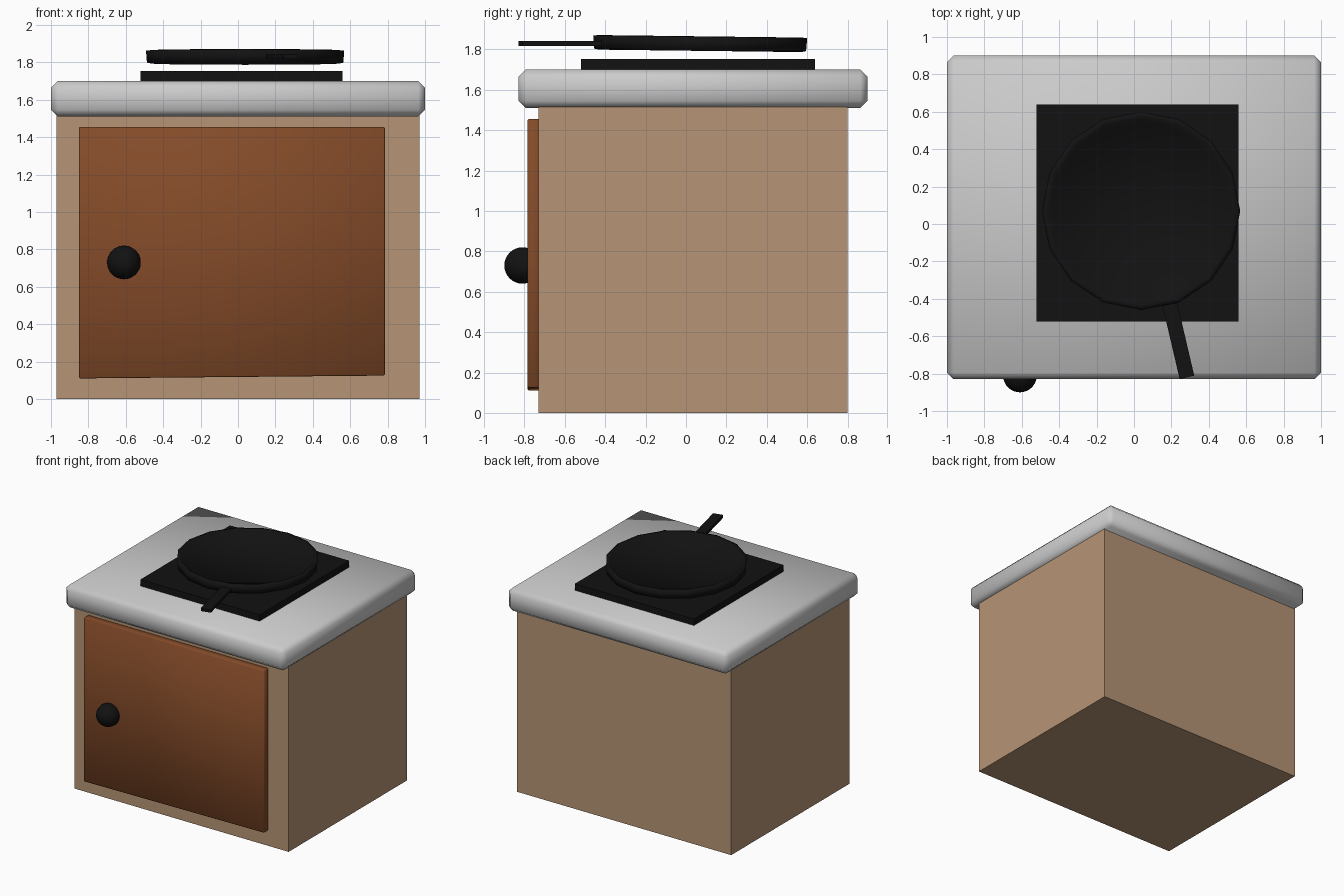
import bpy, bmesh
from math import sin, cos, pi, radians, atan2, hypot
from mathutils import Matrix, Vector

if "Cube" in bpy.data.objects:
    bpy.data.objects.remove(bpy.data.objects["Cube"])


def material(name, r, g, b):
    m = bpy.data.materials.new(name)
    m.diffuse_color = (r, g, b, 1)
    m.use_nodes = True
    m.node_tree.nodes["Principled BSDF"].inputs["Base Color"].default_value = m.diffuse_color
    return m


wood = material("light_wood", 0.47, 0.30, 0.18)
brown = material("brown_wood", 0.23, 0.07, 0.022)
black = material("black_iron", 0.006, 0.006, 0.006)


def finish(name, bm, mat=None, smooth=False):
    bmesh.ops.recalc_face_normals(bm, faces=bm.faces)
    me = bpy.data.meshes.new(name)
    bm.to_mesh(me)
    bm.free()
    for p in me.polygons:
        p.use_smooth = smooth
    ob = bpy.data.objects.new(name, me)
    bpy.context.collection.objects.link(ob)
    if mat:
        me.materials.append(mat)
    return ob


def box_mesh(lo, hi, bevel=0):
    bm = bmesh.new()
    bmesh.ops.create_cube(bm, size=1)
    for v in bm.verts:
        v.co = Vector([(a + b) / 2 + c * (b - a) for a, b, c in zip(lo, hi, v.co)])
    if bevel:
        bmesh.ops.bevel(bm, geom=bm.edges[:], offset=bevel, segments=1,
                        profile=0.5, affect='EDGES')
    return bm


# Cabinet and bevelled worktop
finish("cabinet_body", box_mesh((-0.97, -0.73, 0), (0.97, 0.80, 1.52)), wood)
finish("worktop", box_mesh((-1, -0.83, 1.51), (1, 0.90, 1.70), 0.036), smooth=True)

# Door, its lower right corner slightly raised
door = box_mesh((-0.85, -0.785, 0.11), (0.785, -0.72, 1.455), 0.006)
for v in door.verts:
    if v.co.x > 0 and v.co.z < 0.5:
        v.co.z += 0.015
finish("door", door, brown, True)

# Round door knob
bm = bmesh.new()
bmesh.ops.create_uvsphere(bm, u_segments=32, v_segments=16, radius=0.09,
                          matrix=Matrix.Translation((-0.61, -0.81, 0.73)))
finish("door_knob", bm, black, True)

# Hot plate
finish("hot_plate", box_mesh((-0.52, -0.52, 1.69), (0.56, 0.64, 1.753)), black)

# Shallow pan: low-sided turned profile with a recessed floor
SIDES = 16
profile = [(0.50, -0.035), (0.525, -0.03), (0.53, 0.035), (0.50, 0.037), (0.475, 0.005)]
bm = bmesh.new()
rings = [[bm.verts.new((r * cos(2 * pi * i / SIDES), r * sin(2 * pi * i / SIDES), z))
          for i in range(SIDES)] for r, z in profile]
for a, b in zip(rings, rings[1:]):
    for i in range(SIDES):
        j = (i + 1) % SIDES
        bm.faces.new((a[i], a[j], b[j], b[i]))
bm.faces.new(rings[0])
bm.faces.new(rings[-1])
pan = finish("pan", bm, black, True)
pan.location = (0.038, 0.07, 1.828)
pan.rotation_euler = (radians(-0.7), 0, 0)

# Pan handle, a flat bar running out to the front
a, b = Vector((0.185, -0.40)), Vector((0.283, -0.82))
length = (b - a).length
handle = finish("pan_handle", box_mesh((0, -0.04, -0.012), (length, 0.04, 0.012)), black)
handle.location = (a.x, a.y, 1.829)
handle.rotation_euler = (0, 0, atan2(b.y - a.y, b.x - a.x))
